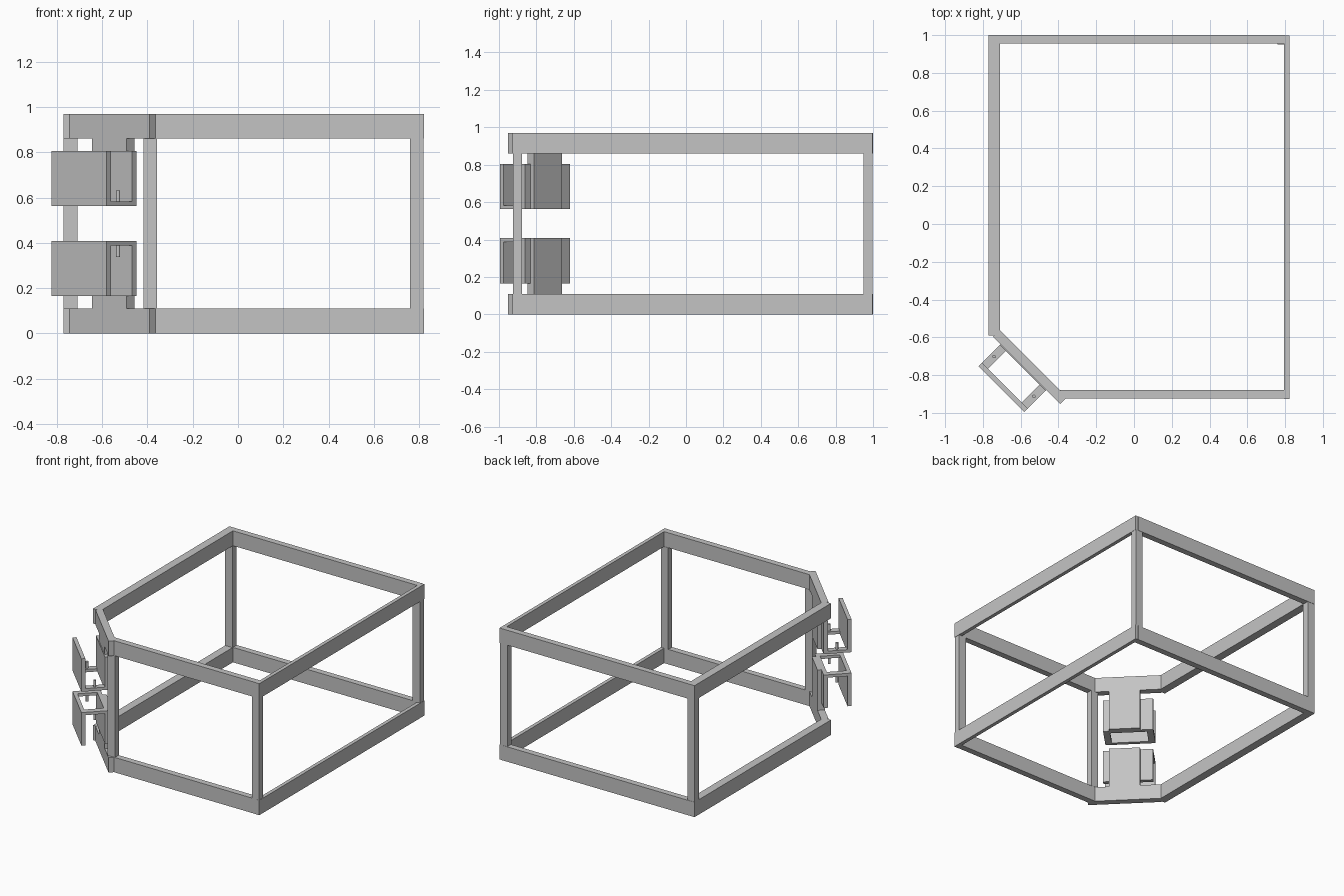
import bpy
import bmesh
from math import radians
from mathutils import Matrix

cube = bpy.data.objects.get("Cube")
if cube:
    bpy.data.objects.remove(cube, do_unlink=True)

grey = bpy.data.materials.new("plain_grey")
grey.use_nodes = True
grey.diffuse_color = (0.55, 0.55, 0.55, 1)
grey.node_tree.nodes["Principled BSDF"].inputs["Base Color"].default_value = grey.diffuse_color

# Corner frame: local x runs along the cut corner, local -y points outward
CORNER = Matrix.Rotation(radians(-45), 4, 'Z')


def finish(name, bm, frame):
    bm.transform(frame)
    mesh = bpy.data.meshes.new(name)
    bm.to_mesh(mesh)
    bm.free()
    mesh.materials.append(grey)
    obj = bpy.data.objects.new(name, mesh)
    bpy.context.collection.objects.link(obj)
    return obj


def box(name, x, y, z, frame=Matrix()):
    bm = bmesh.new()
    bmesh.ops.create_cube(bm, size=1)
    for v in bm.verts:
        for i, (low, high) in enumerate((x, y, z)):
            v.co[i] = low if v.co[i] < 0 else high
    return finish(name, bm, frame)


def pin(name, x, y, z):
    bm = bmesh.new()
    bmesh.ops.create_cone(bm, cap_ends=True, segments=16, radius1=0.009,
                          radius2=0.009, depth=z[1] - z[0])
    bmesh.ops.translate(bm, verts=bm.verts, vec=(x, y, sum(z) / 2))
    for f in bm.faces:
        f.smooth = len(f.verts) == 4
    return finish(name, bm, CORNER)


HEIGHT = 0.97
RAIL = 0.11


def level(z, upper):
    """Mirror a height range about mid height for the lower half."""
    return z if upper else (HEIGHT - z[1], HEIGHT - z[0])


for upper in (True, False):
    tag = "upper" if upper else "lower"
    # Horizontal rails
    rail = level((HEIGHT - RAIL, HEIGHT), upper)
    box(tag + "_right_rail", (-0.77, -0.71), (-0.59, 1.0), rail)
    box(tag + "_back_rail", (-0.71, 0.80), (0.955, 1.0), rail)
    box(tag + "_left_rail", (0.795, 0.822), (-0.927, 0.998), rail)
    box(tag + "_front_rail", (-0.39, 0.80), (-0.925, -0.88), rail)
    box(tag + "_corner_rail", (-0.105, 0.397), (-0.949, -0.899), rail, CORNER)
    # Mounting panel hanging from the corner rail
    box(tag + "_corner_panel", (0.037, 0.251), (-0.949, -0.899),
        level((0.562, HEIGHT - RAIL), upper), CORNER)
    # Open bracket: two upright plates joined by two end strips with pins
    plate = level((0.562, 0.805), upper)
    strip = level((0.562, 0.583), upper)
    box(tag + "_bracket_outer_plate", (-0.05, 0.293), (-1.115, -1.088), plate, CORNER)
    box(tag + "_bracket_inner_plate", (-0.05, 0.293), (-0.955, -0.926), plate, CORNER)
    for side, x in (("right", (-0.05, -0.005)), ("left", (0.248, 0.293))):
        box(f"{tag}_bracket_{side}_strip", x, (-1.09, -0.95), strip, CORNER)
        pin(f"{tag}_bracket_{side}_pin", sum(x) / 2, -1.02, level((0.575, 0.632), upper))

# Upright posts
upright = (RAIL, HEIGHT - RAIL)
box("back_right_post", (-0.77, -0.71), (0.95, 0.998), upright)
box("back_left_post", (0.76, 0.82), (0.95, 0.998), upright)
box("front_left_post", (0.76, 0.82), (-0.925, -0.878), upright)
box("front_right_post", (-0.417, -0.358), (-0.925, -0.878), upright)
